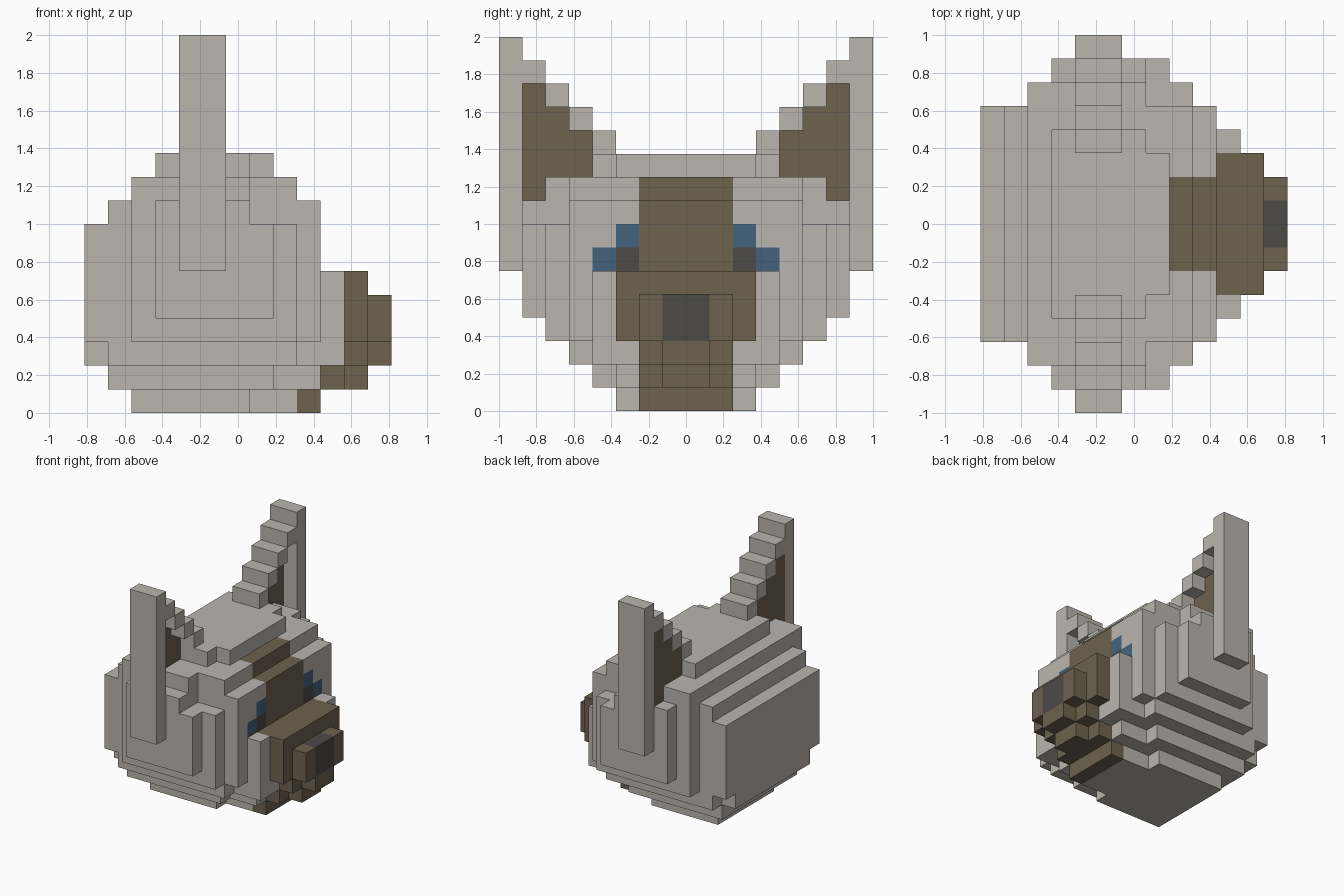
import bpy, bmesh

cube = bpy.data.objects.get("Cube")
if cube:
    bpy.data.objects.remove(cube, do_unlink=True)

U = 0.125            # edge of one block
X0 = -6.5 * U        # x of the first block column


def material(name, rgb):
    m = bpy.data.materials.new(name)
    m.use_nodes = True
    m.diffuse_color = (*rgb, 1)
    bsdf = m.node_tree.nodes["Principled BSDF"]
    bsdf.inputs["Base Color"].default_value = (*rgb, 1)
    bsdf.inputs["Roughness"].default_value = 0.9
    return m


MATS = {
    "fur": material("light_grey_fur", (0.490, 0.460, 0.423)),
    "brown": material("brown_fur", (0.155, 0.122, 0.078)),
    "dark": material("dark_grey", (0.074, 0.069, 0.064)),
    "blue": material("eye_blue", (0.056, 0.124, 0.205)),
}

cells = {}           # (i, j, k) -> (part, colour)


def fill(part, colour, x0, x1, y0, y1, z0, z1):
    """Fill a box of blocks, replacing whatever was there."""
    for i in range(x0, x1):
        for j in range(y0, y1):
            for k in range(z0, z1):
                cells[i, j, k] = (part, colour)


def slab(part, colour, x0, x1, half, z0, z1):
    """Box centred on y = 0."""
    fill(part, colour, x0, x1, -half, half, z0, z1)


def pair(parts, colour, x0, x1, y0, y1, z0, z1):
    """Box and its mirror image across y = 0."""
    fill(parts[0], colour, x0, x1, y0, y1, z0, z1)
    fill(parts[1], colour, x0, x1, -y1, -y0, z0, z1)


# Head: stepped layers from bottom to top (x0, x1, half width, z0, z1)
for box in [
    (2, 7, 3, 0, 1), (7, 9, 2, 0, 1),
    (1, 8, 4, 1, 2), (8, 10, 3, 1, 2),
    (0, 11, 4, 2, 3), (1, 9, 5, 2, 3),
    (0, 10, 5, 3, 8), (2, 9, 6, 3, 8), (3, 8, 7, 4, 8),
    (10, 11, 4, 3, 6),
    (1, 10, 5, 8, 9), (2, 7, 6, 8, 9), (3, 7, 7, 8, 9),
    (2, 9, 5, 9, 10), (2, 7, 6, 9, 10),
    (3, 7, 4, 10, 11), (3, 8, 3, 10, 11),
]:
    slab("head", "fur", *box)

# Forehead stripe
slab("head", "brown", 9, 10, 2, 6, 9)
slab("head", "brown", 8, 9, 2, 9, 10)

# Eyes with dark pupils
HEAD = ("head", "head")
pair(HEAD, "blue", 9, 10, 2, 3, 7, 8)
pair(HEAD, "blue", 9, 10, 3, 4, 6, 7)
pair(HEAD, "dark", 9, 10, 2, 3, 6, 7)

# Muzzle and chin
for box in [
    (10, 12, 3, 3, 6), (12, 13, 2, 3, 5),
    (10, 12, 2, 2, 3), (12, 13, 1, 2, 3),
    (10, 11, 2, 1, 2), (11, 12, 1, 1, 2),
    (9, 10, 2, 0, 1),
]:
    slab("muzzle", "brown", *box)
slab("nose", "dark", 12, 13, 1, 3, 5)

# Ears: outer post, stepped rim and recessed inner panel
EARS = ("ear_back", "ear_front")
pair(EARS, "fur", 4, 6, 7, 8, 6, 16)
for y in range(3, 7):
    pair(EARS, "fur", 4, 6, y, y + 1, y + 8, y + 9)
for y, bottom in ((4, 10), (5, 10), (6, 9)):
    pair(EARS, "brown", 4, 5, y, y + 1, bottom, y + 8)

# Corner offsets of each block face, wound outwards
FACES = {
    (1, 0, 0): [(1, 0, 0), (1, 1, 0), (1, 1, 1), (1, 0, 1)],
    (-1, 0, 0): [(0, 0, 0), (0, 0, 1), (0, 1, 1), (0, 1, 0)],
    (0, 1, 0): [(0, 1, 0), (0, 1, 1), (1, 1, 1), (1, 1, 0)],
    (0, -1, 0): [(0, 0, 0), (1, 0, 0), (1, 0, 1), (0, 0, 1)],
    (0, 0, 1): [(0, 0, 1), (1, 0, 1), (1, 1, 1), (0, 1, 1)],
    (0, 0, -1): [(0, 0, 0), (0, 1, 0), (1, 1, 0), (1, 0, 0)],
}


def build(part):
    """Skin the exposed faces of one part and merge flat areas by colour."""
    own = {c: v[1] for c, v in cells.items() if v[0] == part}
    slots = [n for n in MATS if n in own.values()]
    bm = bmesh.new()
    verts = {}
    for (i, j, k), colour in own.items():
        for (dx, dy, dz), corners in FACES.items():
            if (i + dx, j + dy, k + dz) in cells:
                continue
            ring = []
            for a, b, c in corners:
                key = (i + a, j + b, k + c)
                if key not in verts:
                    verts[key] = bm.verts.new(
                        (X0 + key[0] * U, key[1] * U, key[2] * U))
                ring.append(verts[key])
            bm.faces.new(ring).material_index = slots.index(colour)
    bmesh.ops.dissolve_limit(bm, angle_limit=0.01, verts=bm.verts[:],
                             edges=bm.edges[:], delimit={'MATERIAL'})
    mesh = bpy.data.meshes.new(part)
    bm.to_mesh(mesh)
    bm.free()
    for n in slots:
        mesh.materials.append(MATS[n])
    bpy.context.scene.collection.objects.link(bpy.data.objects.new(part, mesh))


for part in ("head", "muzzle", "nose", *EARS):
    build(part)
